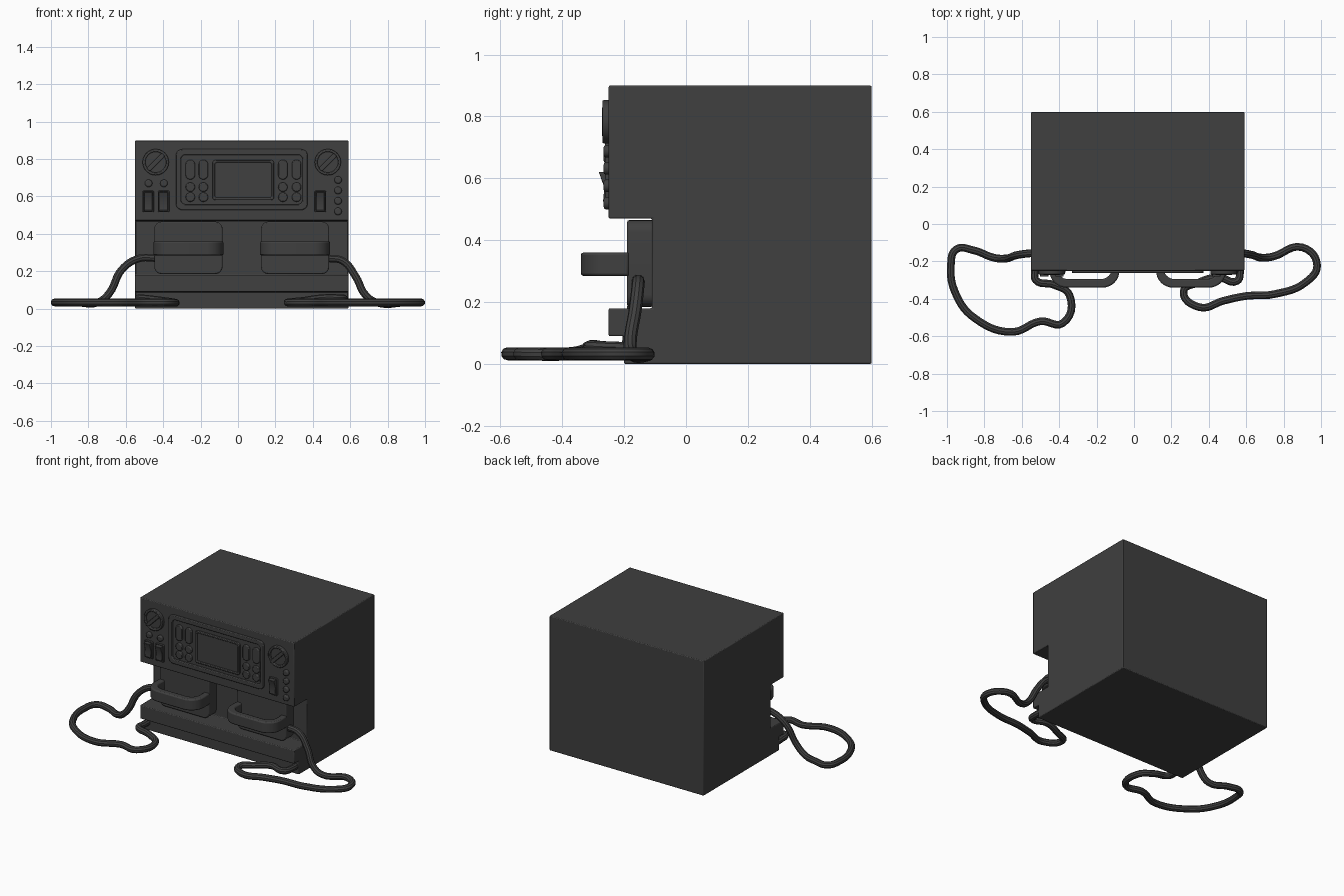
import bpy, bmesh, math
from math import sin, cos, pi

if "Cube" in bpy.data.objects:
    bpy.data.objects.remove(bpy.data.objects["Cube"])

dark = bpy.data.materials.new("dark_plastic")
dark.diffuse_color = (0.05, 0.05, 0.05, 1)
dark.use_nodes = True
dark.node_tree.nodes["Principled BSDF"].inputs["Base Color"].default_value = dark.diffuse_color
CX = 0.02          # centre line of the cabinet
FRONT = -0.25      # control panel plane


def finish(ob, bevel=0.0, segments=2):
    ob.data.materials.append(dark)
    bpy.ops.object.select_all(action='DESELECT')
    bpy.context.view_layer.objects.active = ob
    ob.select_set(True)
    bpy.ops.object.shade_smooth_by_angle(angle=math.radians(35))
    if bevel:
        m = ob.modifiers.new("soft_edges", 'BEVEL')
        m.width, m.segments = bevel, segments
        m.limit_method, m.angle_limit = 'ANGLE', math.radians(40)
    return ob


def rrect(cx, cz, w, h, r, n=6):
    pts = []
    for k, (sx, sz) in enumerate([(1, 1), (-1, 1), (-1, -1), (1, -1)]):
        for i in range(n + 1):
            a = (k + i / n) * pi / 2
            pts.append((cx + sx * (w / 2 - r) + r * cos(a), cz + sz * (h / 2 - r) + r * sin(a)))
    return pts


def circle(cx, cz, r, n=24):
    return [(cx + r * cos(2 * pi * i / n), cz + r * sin(2 * pi * i / n)) for i in range(n)]


def prism(name, outline, a, b, axis='y', hole=None, bevel=0.0):
    """Extrude an outline from a to b along an axis, optionally with a matching hole."""
    place = {'x': lambda p, d: (d, p[0], p[1]),
             'y': lambda p, d: (p[0], d, p[1]),
             'z': lambda p, d: (p[0], p[1], d)}[axis]
    bm = bmesh.new()
    loops = [[[bm.verts.new(place(p, d)) for p in o] for d in (a, b)]
             for o in ([outline, hole] if hole else [outline])]
    n = len(outline)
    for lo, hi in loops:
        for i in range(n):
            j = (i + 1) % n
            bm.faces.new((lo[i], lo[j], hi[j], hi[i]))
    for s in (0, 1):
        if hole:
            o, h = loops[0][s], loops[1][s]
            for i in range(n):
                j = (i + 1) % n
                bm.faces.new((o[i], o[j], h[j], h[i]))
        else:
            bm.faces.new(loops[0][s])
    bmesh.ops.recalc_face_normals(bm, faces=bm.faces)
    me = bpy.data.meshes.new(name)
    bm.to_mesh(me)
    bm.free()
    ob = bpy.data.objects.new(name, me)
    bpy.context.collection.objects.link(ob)
    return finish(ob, bevel)


def cable(name, pts, r=0.021):
    cu = bpy.data.curves.new(name, 'CURVE')
    cu.dimensions = '3D'
    cu.bevel_depth, cu.bevel_resolution = r, 3
    cu.use_fill_caps, cu.resolution_u = True, 6
    sp = cu.splines.new('BEZIER')
    sp.bezier_points.add(len(pts) - 1)
    for bp, p in zip(sp.bezier_points, pts):
        bp.co = p
        bp.handle_left_type = bp.handle_right_type = 'AUTO'
    ob = bpy.data.objects.new(name, cu)
    bpy.context.collection.objects.link(ob)
    bpy.context.view_layer.update()
    bpy.ops.object.select_all(action='DESELECT')
    bpy.context.view_layer.objects.active = ob
    ob.select_set(True)
    bpy.ops.object.convert(target='MESH')
    finish(bpy.context.view_layer.objects.active)


# Cabinet: side profile with paddle recess and lower ledge
prism("cabinet", [(-0.20, 0), (0.60, 0), (0.60, 0.90), (FRONT, 0.90), (FRONT, 0.47), (-0.11, 0.47),
                  (-0.11, 0.18), (FRONT, 0.18), (FRONT, 0.09), (-0.20, 0.09)],
      -0.55, 0.59, 'x', bevel=0.005)

# Paddles with looped grips
for side, s in (("left", -1), ("right", 1)):
    px = CX + s * 0.285
    prism(side + "_paddle_plate", rrect(px, 0.325, 0.365, 0.28, 0.04), -0.19, -0.105, bevel=0.006)

    def grip(w, y, r):
        arc = [(pi + i * pi / 16) for i in range(9)]
        left = [(-w + r + r * cos(a), y + r + r * sin(a)) for a in arc]
        half = [(-w, -0.185)] + left
        return [(px + x, yy) for x, yy in half] + [(px - x, yy) for x, yy in reversed(half)]
    outer, inner = grip(0.187, -0.34, 0.09), grip(0.147, -0.295, 0.06)
    prism(side + "_paddle_grip", outer, 0.285, 0.36, 'z', hole=inner, bevel=0.008)

# Display bezel and screen
prism("panel_frame", rrect(CX, 0.69, 0.705, 0.325, 0.035), FRONT + 0.01, FRONT - 0.012,
      hole=rrect(CX, 0.69, 0.65, 0.265, 0.025), bevel=0.005)
prism("screen_frame", rrect(CX + 0.008, 0.687, 0.33, 0.215, 0.018), FRONT + 0.01, FRONT - 0.012,
      hole=rrect(CX + 0.008, 0.687, 0.302, 0.187, 0.01), bevel=0.004)
prism("screen", rrect(CX + 0.008, 0.687, 0.304, 0.189, 0.01), FRONT + 0.01, FRONT - 0.004)

# Long and round buttons beside the screen
for i, x in enumerate((-0.255, -0.185, 0.24, 0.313)):
    prism(f"long_button_{i}", rrect(x, 0.743, 0.05, 0.105, 0.024), FRONT + 0.01, FRONT - 0.012, bevel=0.005)
    for k, z in enumerate((0.65, 0.596)):
        prism(f"round_button_{i}_{k}", circle(x, z, 0.025), FRONT + 0.01, FRONT - 0.012, bevel=0.005)

# Selector knobs: rim, sunken disc and slanted bar
for side, s in (("left", -1), ("right", 1)):
    kx, kz = CX + s * 0.46, 0.783
    prism(side + "_knob_rim", circle(kx, kz, 0.07, 40), FRONT + 0.01, FRONT - 0.02,
          hole=circle(kx, kz, 0.055, 40), bevel=0.004)
    prism(side + "_knob_disc", circle(kx, kz, 0.056, 40), FRONT + 0.01, FRONT - 0.008)
    c = cos(pi / 4)
    bar = [(kx + (x - z) * c, kz + (x + z) * c) for x, z in rrect(0, 0, 0.115, 0.024, 0.005, 2)]
    prism(side + "_knob_bar", bar, FRONT + 0.01, FRONT - 0.022, bevel=0.003)

# Rocker switches: surround and wedge
for i, x in enumerate((-0.48, -0.398, 0.44)):
    prism(f"switch_surround_{i}", rrect(x, 0.573, 0.062, 0.115, 0.006, 2), FRONT + 0.01, FRONT - 0.01,
          hole=rrect(x, 0.573, 0.048, 0.101, 0.004, 2), bevel=0.003)
    prism(f"switch_rocker_{i}", [(-0.24, 0.525), (-0.268, 0.525), (-0.264, 0.57), (-0.282, 0.621), (-0.24, 0.621)],
          x - 0.022, x + 0.022, 'x', bevel=0.002)

# Indicator lamps
lamps = [(-0.478, 0.67), (-0.396, 0.67)] + [(0.535, z) for z in (0.688, 0.632, 0.576, 0.52)]
for i, (x, z) in enumerate(lamps):
    prism(f"lamp_{i}", circle(x, z, 0.02), FRONT + 0.01, FRONT - 0.016, bevel=0.007)

# Looping cables from paddles to the base
F = 0.033
cable("left_cable", [(-0.43, -0.155, 0.27), (-0.53, -0.155, 0.268), (-0.62, -0.165, 0.21), (-0.69, -0.185, 0.08),
                     (-0.75, -0.18, F), (-0.86, -0.14, F), (-0.95, -0.135, F), (-0.979, -0.22, F),
                     (-0.95, -0.38, F), (-0.85, -0.505, F), (-0.65, -0.577, F), (-0.50, -0.52, F),
                     (-0.38, -0.53, F), (-0.345, -0.38, F), (-0.43, -0.325, 0.045), (-0.525, -0.30, 0.055),
                     (-0.53, -0.25, 0.052), (-0.53, -0.17, 0.05)])
cable("right_cable", [(0.47, -0.155, 0.27), (0.56, -0.155, 0.255), (0.63, -0.165, 0.17), (0.68, -0.18, 0.075),
                      (0.74, -0.175, F), (0.90, -0.125, F), (0.979, -0.22, F), (0.92, -0.31, F),
                      (0.75, -0.375, F), (0.60, -0.385, F), (0.48, -0.41, F), (0.35, -0.445, F),
                      (0.265, -0.36, F), (0.34, -0.315, 0.04), (0.45, -0.285, 0.055), (0.55, -0.305, 0.055),
                      (0.567, -0.25, 0.052), (0.56, -0.17, 0.05)])
